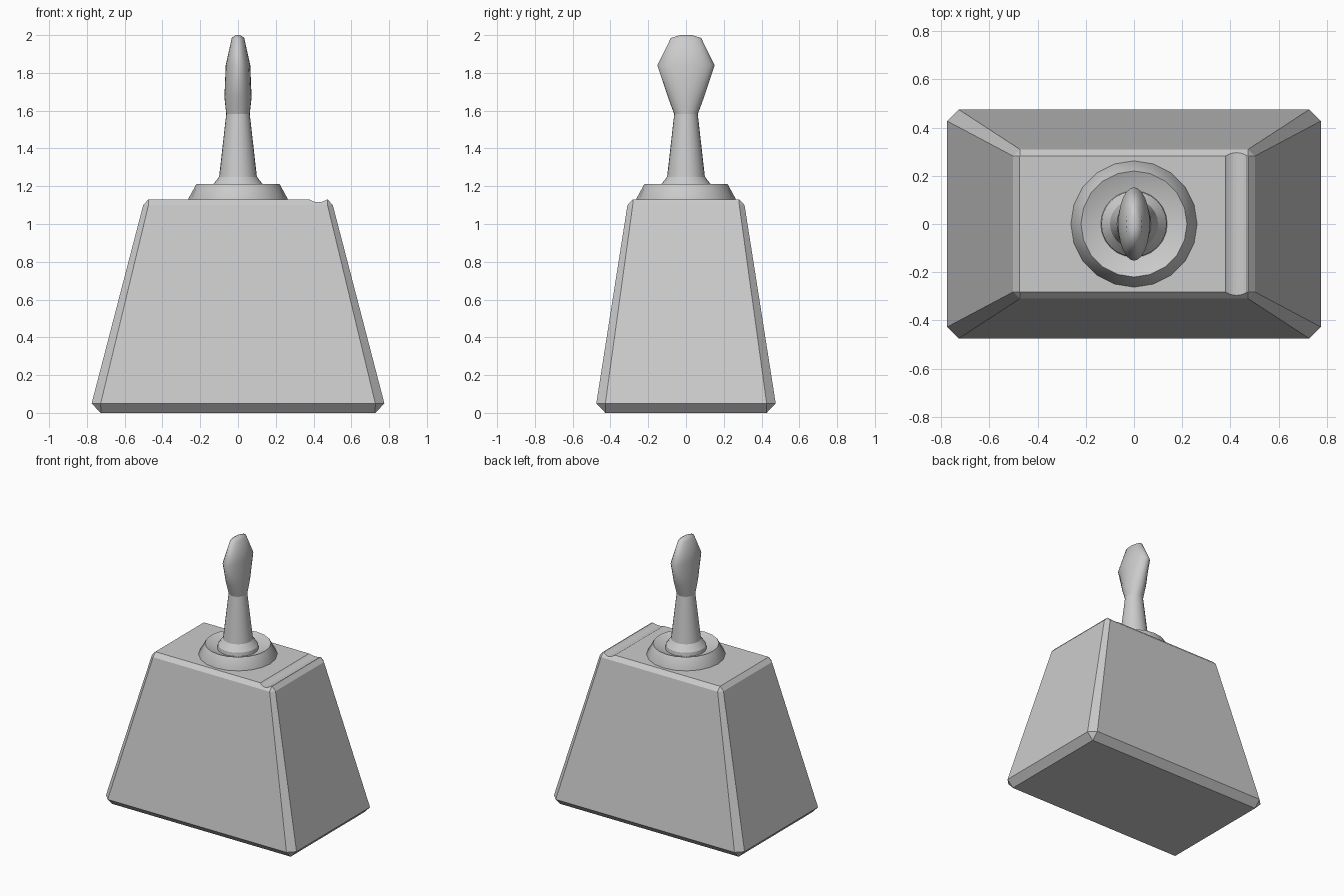
import bpy, bmesh
from math import cos, sin, pi, radians

if "Cube" in bpy.data.objects:
    bpy.data.objects.remove(bpy.data.objects["Cube"])


def loft(name, rings, smooth=None):
    """Skin a stack of equal-length point rings and cap both ends."""
    bm = bmesh.new()
    loops = [[bm.verts.new(p) for p in r] for r in rings]
    n = len(loops[0])
    for a, b in zip(loops, loops[1:]):
        for i in range(n):
            j = (i + 1) % n
            bm.faces.new((a[i], a[j], b[j], b[i]))
    bm.faces.new(loops[0][::-1])
    bm.faces.new(loops[-1])
    bmesh.ops.recalc_face_normals(bm, faces=bm.faces)
    me = bpy.data.meshes.new(name)
    bm.to_mesh(me)
    bm.free()
    ob = bpy.data.objects.new(name, me)
    bpy.context.collection.objects.link(ob)
    if smooth:
        bpy.ops.object.select_all(action='DESELECT')
        bpy.context.view_layer.objects.active = ob
        ob.select_set(True)
        bpy.ops.object.shade_smooth_by_angle(angle=radians(smooth))
    return ob


def chamfered(hx, hy, c, z):
    """Rectangle with cut corners."""
    return [(hx - c, -hy, z), (hx, -hy + c, z), (hx, hy - c, z), (hx - c, hy, z),
            (-hx + c, hy, z), (-hx, hy - c, z), (-hx, -hy + c, z), (-hx + c, -hy, z)]


def ellipse(rx, ry, z, n):
    return [(rx * cos(2 * pi * i / n), ry * sin(2 * pi * i / n), z) for i in range(n)]


# tapered body with chamfered edges
body = loft("body", [chamfered(0.727, 0.427, 0.001, 0.0), chamfered(0.775, 0.475, 0.048, 0.05),
                     chamfered(0.502, 0.31, 0.028, 1.10), chamfered(0.475, 0.282, 0.001, 1.13)])

# shallow groove across the top, near the right edge
arc = [(0.425 + 0.075 * cos(2 * pi * i / 32), 1.19 + 0.075 * sin(2 * pi * i / 32)) for i in range(32)]
cutter = loft("groove_cutter", [[(x, y, z) for x, z in arc] for y in (-0.5, 0.5)])
cutter.hide_render = True
cutter.hide_set(True)
cut = body.modifiers.new("groove", 'BOOLEAN')
cut.operation = 'DIFFERENCE'
cut.object = cutter

# round dished collar under the lever
loft("collar", [ellipse(r, r, z, 20) for r, z in
                ((0.262, 1.12), (0.262, 1.135), (0.22, 1.212), (0.13, 1.175))], 30)

# lever stem with flared foot
loft("lever_stem", [ellipse(r, r, z, 24) for r, z in
                    ((0.14, 1.16), (0.135, 1.205), (0.10, 1.25), (0.062, 1.585))], 30)

# flattened lever paddle
loft("lever_paddle", [ellipse(rx, ry, z, 24) for rx, ry, z in
                      ((0.062, 0.062, 1.58), (0.072, 0.095, 1.67), (0.065, 0.152, 1.84),
                       (0.033, 0.08, 1.985), (0.012, 0.03, 2.0))], 50)
